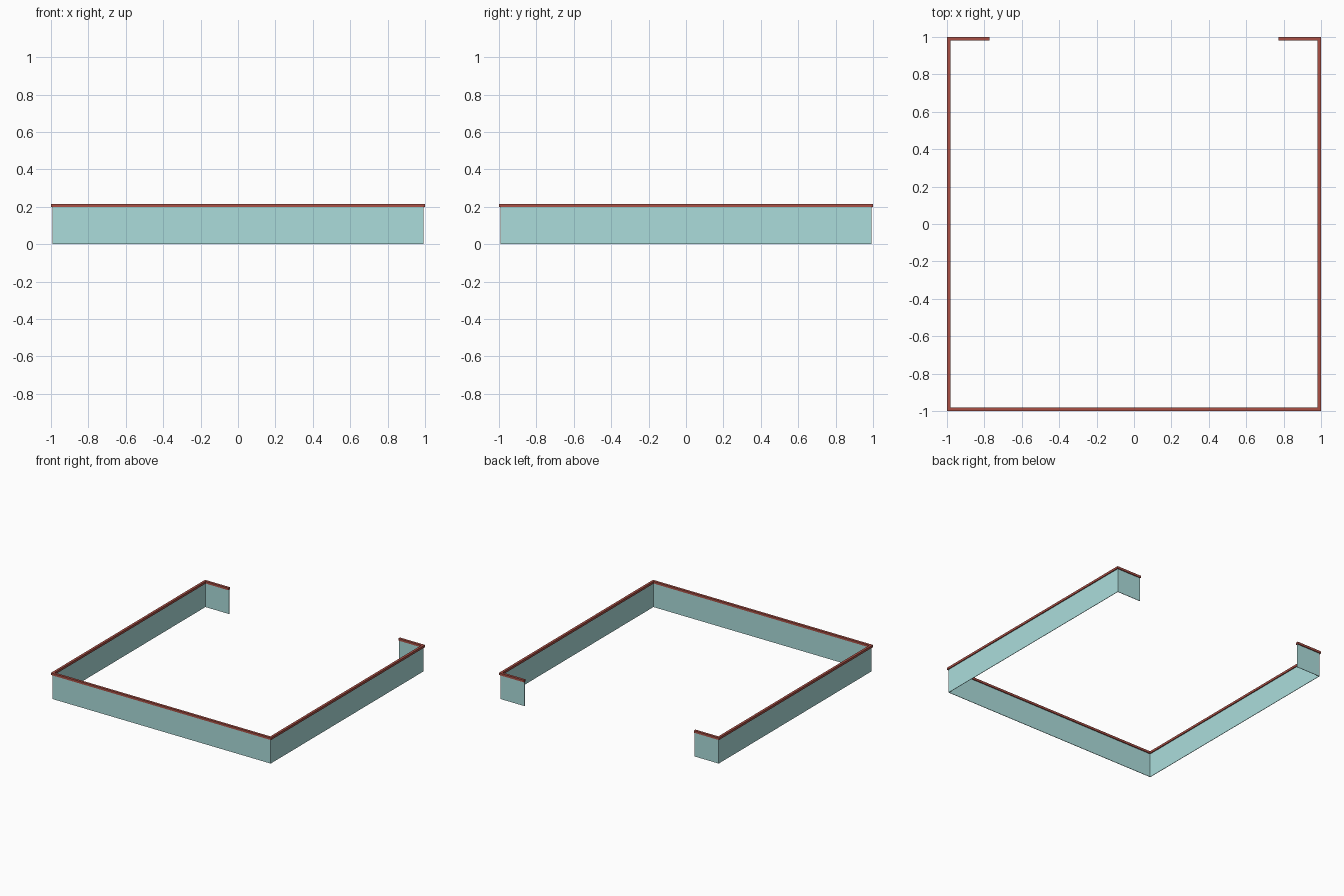
import bpy, bmesh
from mathutils import Vector

if "Cube" in bpy.data.objects:
    bpy.data.objects.remove(bpy.data.objects["Cube"])


def material(name, color):
    m = bpy.data.materials.new(name)
    m.diffuse_color = (*color, 1)
    m.use_nodes = True
    m.node_tree.nodes["Principled BSDF"].inputs["Base Color"].default_value = m.diffuse_color
    return m


def wall(name, path, width, z0, z1, mat):
    """Sweep an upright rectangle along an open 2D path with mitred corners."""
    pts = [Vector(p) for p in path]
    dirs = [(b - a).normalized() for a, b in zip(pts, pts[1:])]
    bm = bmesh.new()
    rings = []
    for i, p in enumerate(pts):
        d0, d1 = dirs[max(i - 1, 0)], dirs[min(i, len(dirs) - 1)]
        n0, n1 = Vector((-d0.y, d0.x)), Vector((-d1.y, d1.x))
        off = (n0 + n1) / (1 + n0.dot(n1)) * width / 2
        a, b = p - off, p + off
        rings.append([bm.verts.new((q.x, q.y, z))
                      for q, z in ((a, z0), (b, z0), (b, z1), (a, z1))])
    for r, s in zip(rings, rings[1:]):
        for k in range(4):
            j = (k + 1) % 4
            bm.faces.new((r[k], r[j], s[j], s[k]))
    bm.faces.new(rings[0])
    bm.faces.new(rings[-1])
    bmesh.ops.recalc_face_normals(bm, faces=bm.faces)
    me = bpy.data.meshes.new(name)
    bm.to_mesh(me)
    bm.free()
    me.materials.append(mat)
    ob = bpy.data.objects.new(name, me)
    bpy.context.collection.objects.link(ob)
    return ob


glass = material("glass", (0.41, 0.72, 0.71))
red = material("rail_red", (0.40, 0.08, 0.06))

# U-shaped run with short returns at the back
c, e = 0.99, 0.772
rail_path = [(-e, c), (-c, c), (-c, -c), (c, -c), (c, c), (e, c)]

# thin glass panels
wall("glass_panels", rail_path, 0.004, 0.0, 0.199, glass)

# square handrail on top of the glass
wall("top_rail", rail_path, 0.02, 0.198, 0.216, red)
